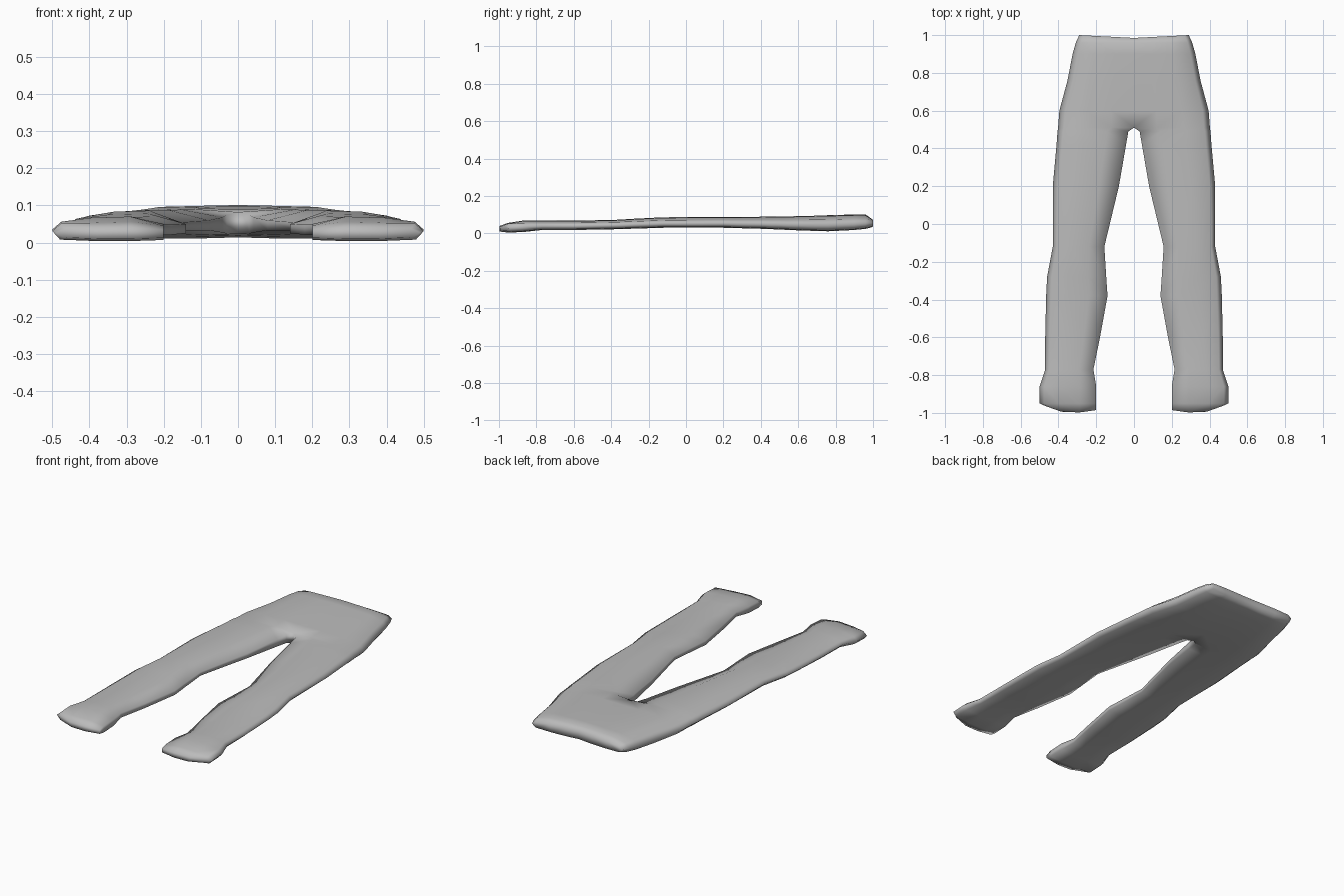
import bpy
import bmesh

cube = bpy.data.objects.get("Cube")
if cube:
    bpy.data.objects.remove(cube)

# Grey cloth
cloth = bpy.data.materials.new("grey_cloth")
cloth.use_nodes = True
colour = (0.5, 0.5, 0.5, 1)
cloth.diffuse_color = colour
cloth.node_tree.nodes["Principled BSDF"].inputs["Base Color"].default_value = colour

# Cuff to waist: y, inner x, outer x, bottom z, crown z, inner top z, outer top z
ROWS = [
    (-0.985, 0.20, 0.49, 0.010, 0.040, 0.034, 0.032),
    (-0.95, 0.20, 0.50, 0.004, 0.056, 0.045, 0.046),
    (-0.86, 0.20, 0.50, 0.008, 0.070, 0.050, 0.050),
    (-0.77, 0.215, 0.47, 0.018, 0.070, 0.048, 0.050),
    (-0.60, 0.18, 0.47, 0.018, 0.068, 0.048, 0.050),
    (-0.38, 0.14, 0.465, 0.022, 0.072, 0.050, 0.054),
    (-0.28, 0.147, 0.46, 0.025, 0.078, 0.052, 0.058),
    (-0.12, 0.157, 0.43, 0.030, 0.086, 0.054, 0.064),
    (0.20, 0.08, 0.43, 0.030, 0.087, 0.060, 0.066),
    (0.42, 0.042, 0.41, 0.024, 0.089, 0.068, 0.066),
    (0.49, 0.03, 0.405, 0.021, 0.090, 0.074, 0.066),
    (0.51, 0.0, 0.402, 0.020, 0.090, 0.082, 0.066),
    (0.60, 0.0, 0.395, 0.016, 0.092, 0.090, 0.066),
    (0.76, 0.0, 0.352, 0.011, 0.096, 0.097, 0.068),
    (0.90, 0.0, 0.325, 0.018, 0.099, 0.101, 0.072),
    (0.96, 0.0, 0.308, 0.024, 0.099, 0.101, 0.072),
    (0.985, 0.0, 0.29, 0.033, 0.080, 0.082, 0.065),
]
CROTCH = 11


def section(bm, index, row):
    """One cross-section, running over the top and back underneath."""
    y, xi, xo, low, crown, top_in, top_out = row
    side = (top_out + low) / 2
    points = [(0, top_in), (0.3, crown), (0.65, crown - 0.003), (0.92, top_out + 0.006),
              (1, side + 0.006), (0.93, low + 0.004), (0.6, low), (0.3, low), (0, low + 0.003)]
    ring = []
    for f, z in points:
        shift = 0
        if index == 0:
            shift = 0.035 * f ** 4 - 0.06 * f * (1 - f)
        elif index == len(ROWS) - 1:
            shift = 0.015 * f
        ring.append(bm.verts.new((xi + f * (xo - xi), y + shift, z)))
    return ring


# Left half: leg and hip as one loft, open only along the centre line
bm = bmesh.new()
rings = [section(bm, i, row) for i, row in enumerate(ROWS)]
count = len(rings[0])
for i in range(len(rings) - 1):
    for k in range(count):
        if k == count - 1 and i >= CROTCH:
            continue
        n = (k + 1) % count
        bm.faces.new((rings[i][k], rings[i][n], rings[i + 1][n], rings[i + 1][k]))

# Cuff and waist ends, closed by strips between top and underside
for ring in (rings[0], rings[-1]):
    for k in range(3):
        bm.faces.new((ring[k], ring[k + 1], ring[-k - 2], ring[-k - 1]))
    bm.faces.new((ring[3], ring[4], ring[5]))
bmesh.ops.recalc_face_normals(bm, faces=bm.faces)
top_face = max(bm.faces, key=lambda f: f.calc_center_median().z)
if top_face.normal.z < 0:
    bmesh.ops.reverse_faces(bm, faces=bm.faces)

mesh = bpy.data.meshes.new("trousers")
bm.to_mesh(mesh)
bm.free()
mesh.materials.append(cloth)
mesh.polygons.foreach_set("use_smooth", [True] * len(mesh.polygons))
trousers = bpy.data.objects.new("trousers", mesh)
bpy.context.collection.objects.link(trousers)

# Right half
mirror = trousers.modifiers.new("right_half", "MIRROR")
mirror.use_clip = True
mirror.merge_threshold = 0.0005
